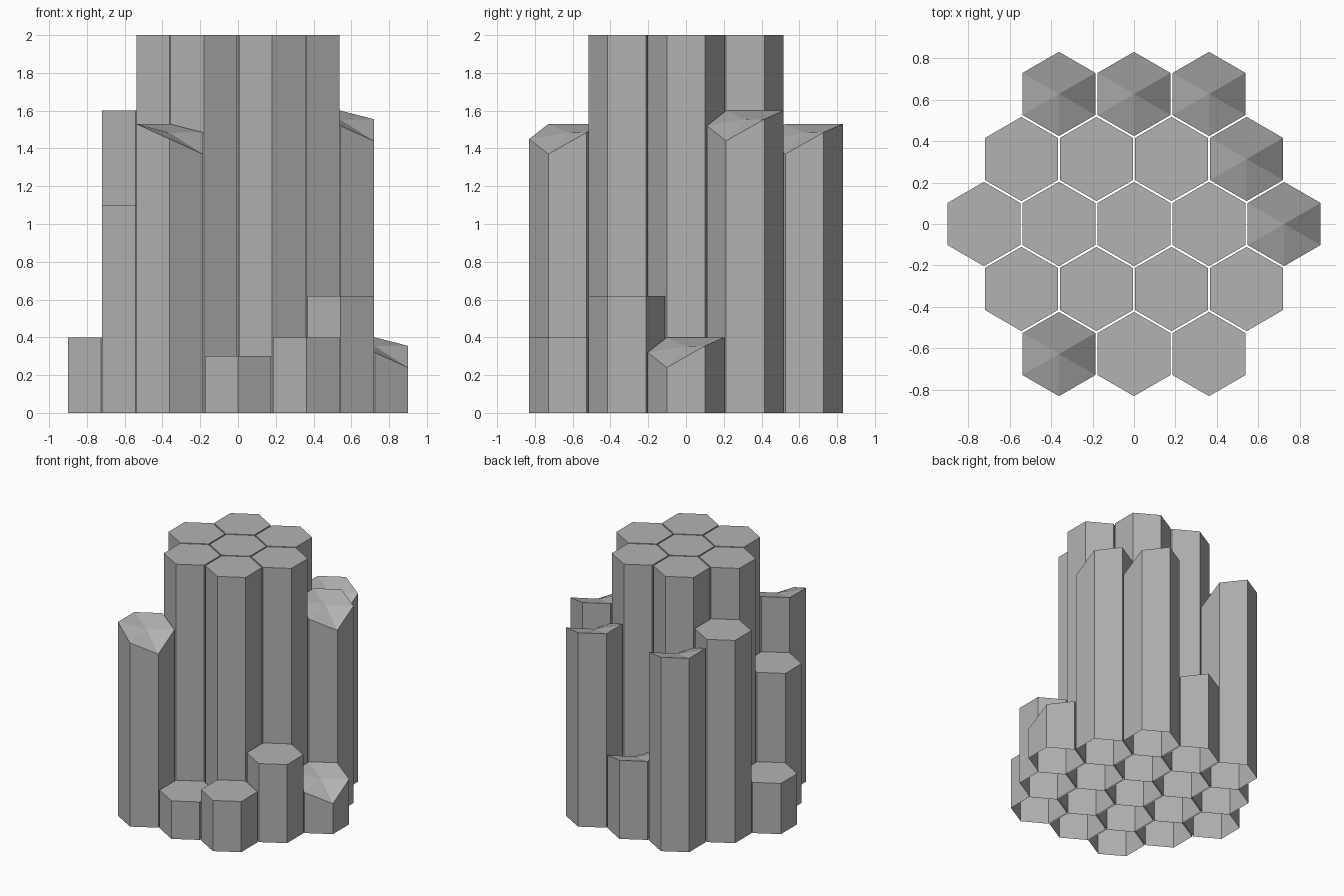
import bpy
import bmesh
from math import cos, sin, pi

cube = bpy.data.objects.get("Cube")
if cube:
    bpy.data.objects.remove(cube, do_unlink=True)

RADIUS = 0.203       # hexagon corner radius
STEP_X = 0.362       # spacing along a row
STEP_Y = 0.3135      # spacing between rows
# Height lost at each corner of a broken top, from the right back corner round
CHIPPED = (0.045, 0, 0, 0, 0.08, 0.16)

stone = bpy.data.materials.new("grey stone")
stone.use_nodes = True
grey = (0.45, 0.45, 0.45, 1)
stone.diffuse_color = grey
stone.node_tree.nodes["Principled BSDF"].inputs["Base Color"].default_value = grey


def column(name, x, y, height, broken):
    """Hexagonal column, open underneath, with a flat or broken top."""
    bm = bmesh.new()
    corners = [(RADIUS * cos(pi / 6 + k * pi / 3),
                RADIUS * sin(pi / 6 + k * pi / 3)) for k in range(6)]
    drops = CHIPPED if broken else [0] * 6
    low = [bm.verts.new((cx, cy, 0)) for cx, cy in corners]
    top = [bm.verts.new((cx, cy, height - d)) for (cx, cy), d in zip(corners, drops)]
    for k in range(6):
        n = (k + 1) % 6
        bm.faces.new((low[k], low[n], top[n], top[k]))
    if broken:
        peak = bm.verts.new((0, 0, height - sum(drops) / 6))
        for k in range(6):
            bm.faces.new((top[k], top[(k + 1) % 6], peak))
    else:
        bm.faces.new(top)
    mesh = bpy.data.meshes.new(name)
    bm.to_mesh(mesh)
    bm.free()
    mesh.materials.append(stone)
    obj = bpy.data.objects.new(name, mesh)
    obj.location = (x, y, 0)
    bpy.context.collection.objects.link(obj)


# Rows from front to back: column heights from -x to +x, negative = broken top
rows = {
    "front": (-1.53, 0.3, 0.4),
    "mid_front": (1.1, 2, 2, 0.62),
    "middle": (0.4, 2, 2, 2, -0.4),
    "mid_back": (1.6, 2, 2, -1.6),
    "back": (-1.53, -0.62, -1.53),
}
for r, (row, heights) in enumerate(rows.items()):
    for i, h in enumerate(heights):
        x = (i - (len(heights) - 1) / 2) * STEP_X
        column(f"{row}_column_{i + 1}", x, (r - 2) * STEP_Y, abs(h), h < 0)
